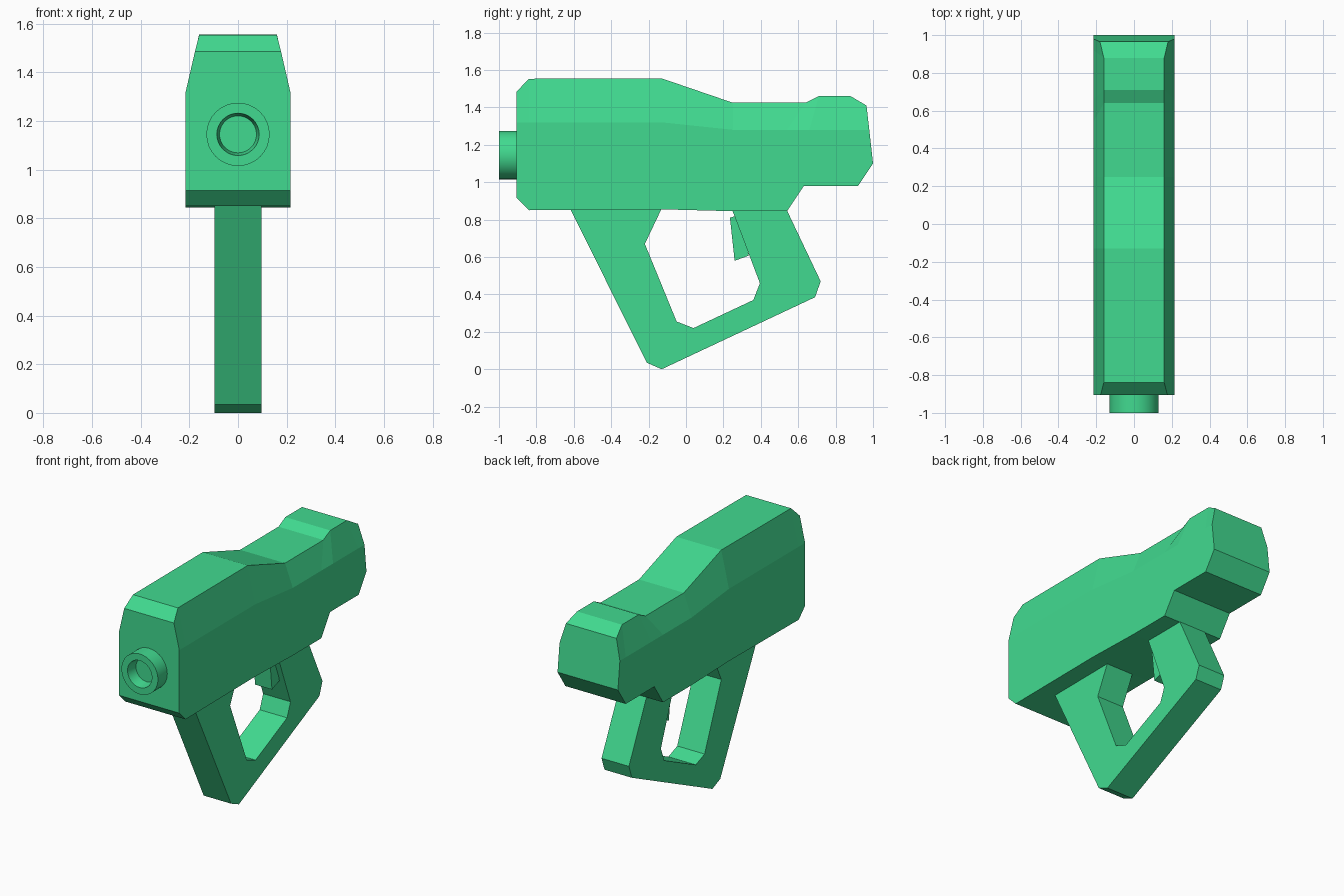
import bpy
import bmesh
import math

default_cube = bpy.data.objects.get("Cube")
if default_cube:
    bpy.data.objects.remove(default_cube, do_unlink=True)

green = bpy.data.materials.new("bright_green")
green.use_nodes = True
COLOUR = (0.053, 0.70, 0.278, 1)
green.diffuse_color = COLOUR
green.node_tree.nodes["Principled BSDF"].inputs["Base Color"].default_value = COLOUR


def loft(name, rings):
    """Skin a series of equal closed rings and cap both ends."""
    bm = bmesh.new()
    loops = [[bm.verts.new(p) for p in ring] for ring in rings]
    for a, b in zip(loops, loops[1:]):
        for i in range(len(a)):
            j = (i + 1) % len(a)
            bm.faces.new((a[i], a[j], b[j], b[i]))
    bm.faces.new(loops[0])
    bm.faces.new(loops[-1])
    bmesh.ops.recalc_face_normals(bm, faces=bm.faces)
    mesh = bpy.data.meshes.new(name)
    bm.to_mesh(mesh)
    bm.free()
    mesh.materials.append(green)
    obj = bpy.data.objects.new(name, mesh)
    bpy.context.collection.objects.link(obj)
    return obj


def plate(name, outline, half_width):
    """Side outline (y, z) given thickness across x."""
    return loft(name, [[(x, y, z) for y, z in outline]
                       for x in (-half_width, half_width)])


def circle(radius, y, centre_z=1.145, sides=32):
    angles = [math.tau * i / sides for i in range(sides)]
    return [(radius * math.cos(a), y, centre_z + radius * math.sin(a)) for a in angles]


# Body: bottom, shoulder and top points (y, z) at each station, then top half width
SIDE, TOP = 0.215, 0.16
stations = [
    ((-0.905, 0.915), (-0.905, 1.32), (-0.905, 1.485), 0.177),
    ((-0.84, 0.85), (-0.84, 1.32), (-0.84, 1.553), TOP),
    ((-0.13, 0.855), (-0.13, 1.32), (-0.13, 1.555), TOP),
    ((0.25, 0.845), (0.25, 1.28), (0.25, 1.425), TOP),
    ((0.54, 0.845), (0.54, 1.28), (0.64, 1.425), TOP),
    ((0.63, 0.98), (0.66, 1.28), (0.71, 1.46), TOP),
    ((0.92, 0.98), (0.92, 1.28), (0.88, 1.46), TOP),
    ((1.0, 1.10), (0.98, 1.28), (0.965, 1.41), 0.18),
]
body_rings = []
for bottom, shoulder, top, width in stations:
    half = [(SIDE, *bottom), (SIDE, *shoulder), (width, *top)]
    body_rings.append(half + [(-x, y, z) for x, y, z in reversed(half)])
loft("body", body_rings)

# Handle: front strut, lower bar and rear grip in one loop
plate("handle", [
    (-0.63, 0.88), (-0.21, 0.035), (-0.13, 0.0), (0.69, 0.385), (0.72, 0.47),
    (0.53, 0.87), (0.24, 0.87), (0.395, 0.46), (0.36, 0.37), (0.04, 0.22),
    (-0.05, 0.255), (-0.22, 0.67), (-0.12, 0.88)], 0.0975)

# Trigger
plate("trigger", [(0.235, 0.81), (0.26, 0.58), (0.335, 0.607), (0.30, 0.83)], 0.06)

# Muzzle: round collar with a slightly tapered recess
muzzle = loft("muzzle", [circle(0.13, -0.89), circle(0.13, -1.0),
                         circle(0.087, -1.0), circle(0.076, -0.93)])
bpy.ops.object.select_all(action='DESELECT')
muzzle.select_set(True)
bpy.context.view_layer.objects.active = muzzle
bpy.ops.object.shade_smooth_by_angle(angle=math.radians(30))
